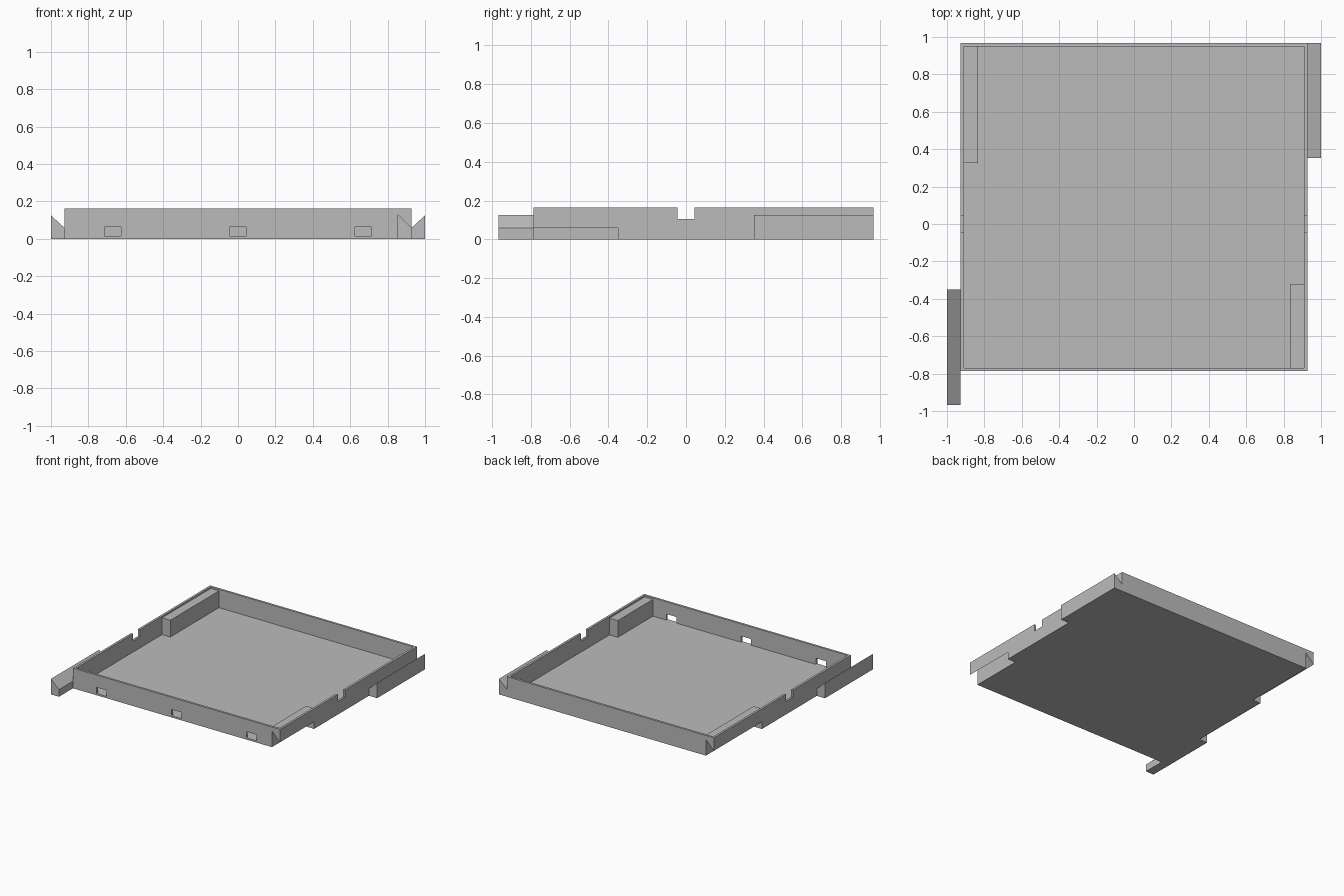
import bpy
import bmesh

if "Cube" in bpy.data.objects:
    bpy.data.objects.remove(bpy.data.objects["Cube"], do_unlink=True)

grey = bpy.data.materials.new("plain_grey")
grey.use_nodes = True
colour = (0.5, 0.5, 0.5, 1)
grey.diffuse_color = colour
grey.node_tree.nodes["Principled BSDF"].inputs["Base Color"].default_value = colour

# Main dimensions
HALF, FRONT, BACK = 0.927, -0.787, 0.967
HEIGHT, WALL, FLOOR = 0.163, 0.018, 0.014
TIP, LIP = 0.125, 0.058


def prism(name, profile, y0, y1):
    """Extrude an x-z profile from y0 to y1."""
    bm = bmesh.new()
    face = bm.faces.new([bm.verts.new((x, y0, z)) for x, z in profile])
    ext = bmesh.ops.extrude_face_region(bm, geom=[face])
    moved = [v for v in ext["geom"] if isinstance(v, bmesh.types.BMVert)]
    bmesh.ops.translate(bm, verts=moved, vec=(0, y1 - y0, 0))
    bmesh.ops.recalc_face_normals(bm, faces=bm.faces)
    mesh = bpy.data.meshes.new(name)
    bm.to_mesh(mesh)
    bm.free()
    mesh.materials.append(grey)
    obj = bpy.data.objects.new(name, mesh)
    bpy.context.collection.objects.link(obj)
    return obj


def box(name, x0, x1, y0, y1, z0, z1):
    return prism(name, [(x0, z0), (x1, z0), (x1, z1), (x0, z1)], y0, y1)


def combine(target, tool, operation):
    """Apply a boolean and remove its tool."""
    mod = target.modifiers.new(tool.name, "BOOLEAN")
    mod.operation, mod.solver, mod.object = operation, "EXACT", tool
    bpy.context.view_layer.objects.active = target
    bpy.ops.object.modifier_apply(modifier=mod.name)
    bpy.data.objects.remove(tool, do_unlink=True)


# Open tray with thin walls
tray = box("tray", -HALF, HALF, FRONT, BACK, 0, HEIGHT)
inner = HALF - WALL
combine(tray, box("cavity", -inner, inner, FRONT + WALL, BACK - WALL, FLOOR, 0.3),
        "DIFFERENCE")

# Housing blocks and the dovetail grooves inside them
for side, y0, y1 in ((1, FRONT, -0.32), (-1, 0.327, BACK)):
    xs = sorted((side * 0.835, side * (HALF - 0.008)))
    combine(tray, box("groove_housing", *xs, y0 + 0.008 * (side > 0),
                      y1 - 0.008 * (side < 0), 0.005, 0.15), "UNION")
    profile = [(side * x, z) for x, z in
               ((0.855, -0.1), (1, -0.1), (1, LIP), (HALF, LIP), (0.855, 0.13))]
    ends = (FRONT - 0.1, -0.35) if side > 0 else (0.352, BACK + 0.1)
    combine(tray, prism("groove", profile, *ends), "DIFFERENCE")

# Notch across both side walls
combine(tray, box("notch", -1.1, 1.1, -0.045, 0.043, 0.105, 0.3), "DIFFERENCE")

# Small openings in the front wall
for x in (-0.67, 0, 0.67):
    combine(tray, box("opening", x - 0.045, x + 0.045, FRONT - 0.1, FRONT + 0.1,
                      FLOOR, 0.064), "DIFFERENCE")

# Dovetail rails on the outside
for name, side, y0, y1 in (("right_rail", -1, -0.967, -0.35),
                           ("left_rail", 1, 0.352, BACK)):
    prism(name, [(side * HALF, 0), (side, 0), (side, TIP), (side * HALF, LIP)], y0, y1)
